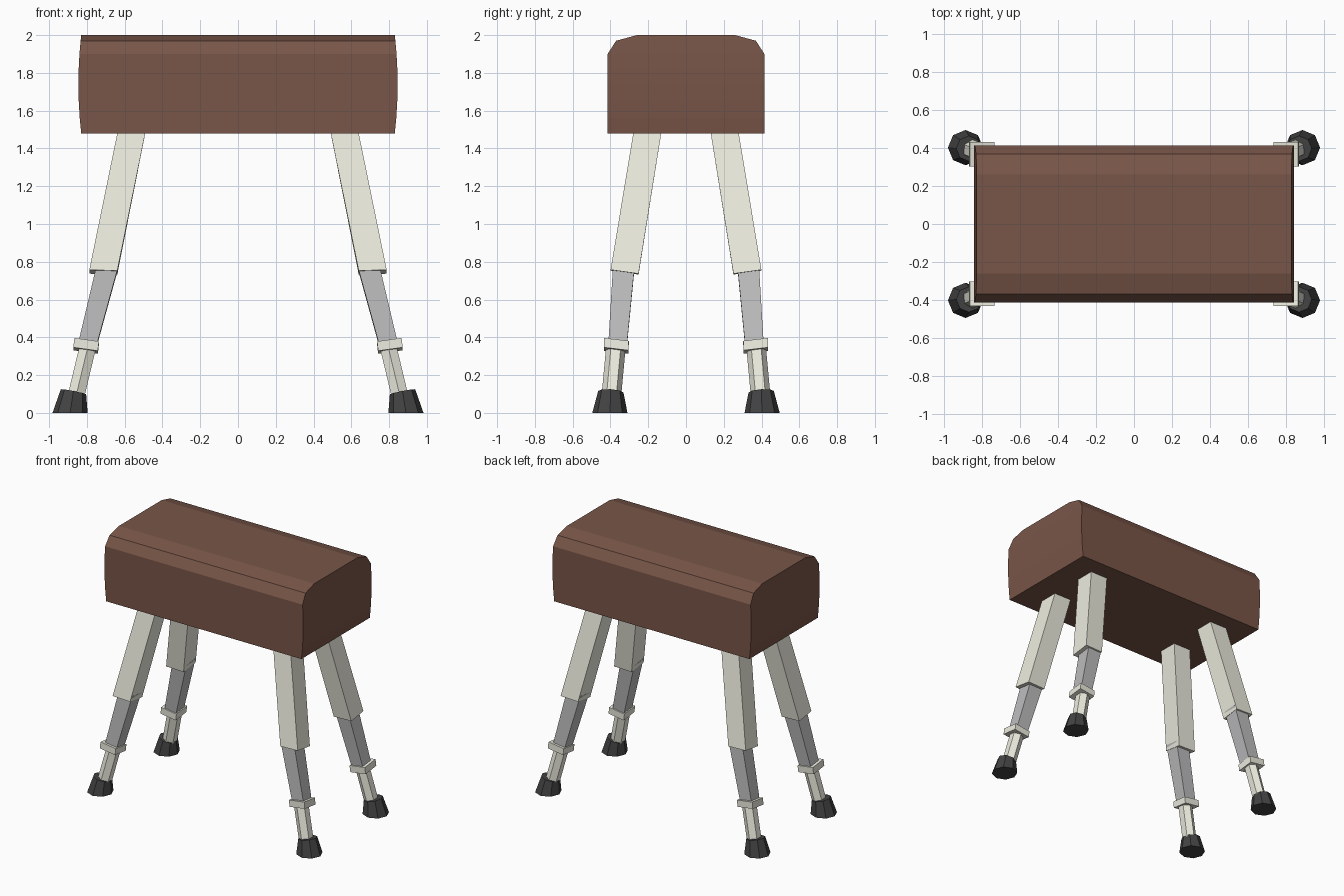
import bpy, bmesh, math

if "Cube" in bpy.data.objects:
    bpy.data.objects.remove(bpy.data.objects["Cube"])


def material(name, rgb):
    m = bpy.data.materials.new(name)
    m.diffuse_color = (*rgb, 1)
    m.use_nodes = True
    m.node_tree.nodes["Principled BSDF"].inputs["Base Color"].default_value = m.diffuse_color
    return m


BROWN = material("brown_leather", (0.19, 0.092, 0.065))
CREAM = material("cream_paint", (0.85, 0.84, 0.74))
STEEL = material("grey_steel", (0.50, 0.50, 0.51))
RUBBER = material("dark_rubber", (0.055, 0.055, 0.055))


def loft(name, rings, mat):
    """Bridge equal-sized rings of points into a closed, flat-shaded solid."""
    bm = bmesh.new()
    loops = [[bm.verts.new(p) for p in ring] for ring in rings]
    n = len(loops[0])
    for a, b in zip(loops, loops[1:]):
        for i in range(n):
            j = (i + 1) % n
            bm.faces.new((a[i], a[j], b[j], b[i]))
    bm.faces.new(loops[0])
    bm.faces.new(loops[-1])
    bmesh.ops.recalc_face_normals(bm, faces=bm.faces)
    mesh = bpy.data.meshes.new(name)
    bm.to_mesh(mesh)
    bm.free()
    mesh.materials.append(mat)
    obj = bpy.data.objects.new(name, mesh)
    bpy.context.collection.objects.link(obj)
    return obj


def ring(centre, radius, sides, start, tilt, sx, sy):
    """Polygon ring for a leg in the +x +y corner, mirrored by sx and sy."""
    cx, cy, cz = centre
    pts = []
    for i in range(sides):
        a = math.radians(start) + 2 * math.pi * i / sides
        dx, dy = radius * math.cos(a), radius * math.sin(a)
        z = cz + tilt[0] * dx + tilt[1] * dy
        pts.append((sx * (cx + dx), sy * (cy + dy), z))
    return pts


# Padded body: horizontal slices with slightly bulging ends and chamfered top
slices = []
for z, half_y in ((1.48, 0.415), (1.56, 0.415), (1.65, 0.415), (1.74, 0.415),
                  (1.82, 0.415), (1.90, 0.415), (1.97, 0.37), (2.0, 0.26)):
    x = 0.845 - 0.015 * ((z - 1.74) / 0.26) ** 2
    slices.append([(-x, -half_y, z), (x, -half_y, z), (x, half_y, z), (-x, half_y, z)])
loft("body", slices, BROWN)

# Leg parts: name, sides, start angle, material, rings of (centre, radius, tilt)
R2 = math.sqrt(2)
PARTS = (
    ("upper_leg", 4, 45, CREAM, (((0.713, 0.325, 0.745), 0.074 * R2, (0.03, 0.14)),
                                 ((0.561, 0.202, 1.50), 0.074 * R2, (0, 0)))),
    ("inner_leg", 4, 45, STEEL, (((0.797, 0.362, 0.36), 0.049 * R2, (0.1, 0.1)),
                                 ((0.687, 0.328, 0.79), 0.057 * R2, (0.1, 0.1)))),
    ("collar", 4, 45, CREAM, (((0.807, 0.369, 0.330), 0.065 * R2, (0.14, 0.12)),
                              ((0.801, 0.368, 0.380), 0.065 * R2, (0.14, 0.12)))),
    ("lower_leg", 6, 30, CREAM, (((0.862, 0.397, 0.07), 0.052, (0, 0)),
                                 ((0.795, 0.371, 0.35), 0.052, (0, 0)))),
    ("foot", 8, 0, RUBBER, (((0.889, 0.403, 0.0), 0.093, (0, 0)),
                            ((0.871, 0.398, 0.112), 0.067, (0.2, 0.06)))),
)

# Four mirrored legs
for sx, side in ((-1, "left"), (1, "right")):
    for sy, end in ((-1, "front"), (1, "back")):
        for name, sides, start, mat, rings in PARTS:
            loft(f"{end}_{side}_{name}",
                 [ring(c, r, sides, start, t, sx, sy) for c, r, t in rings], mat)
